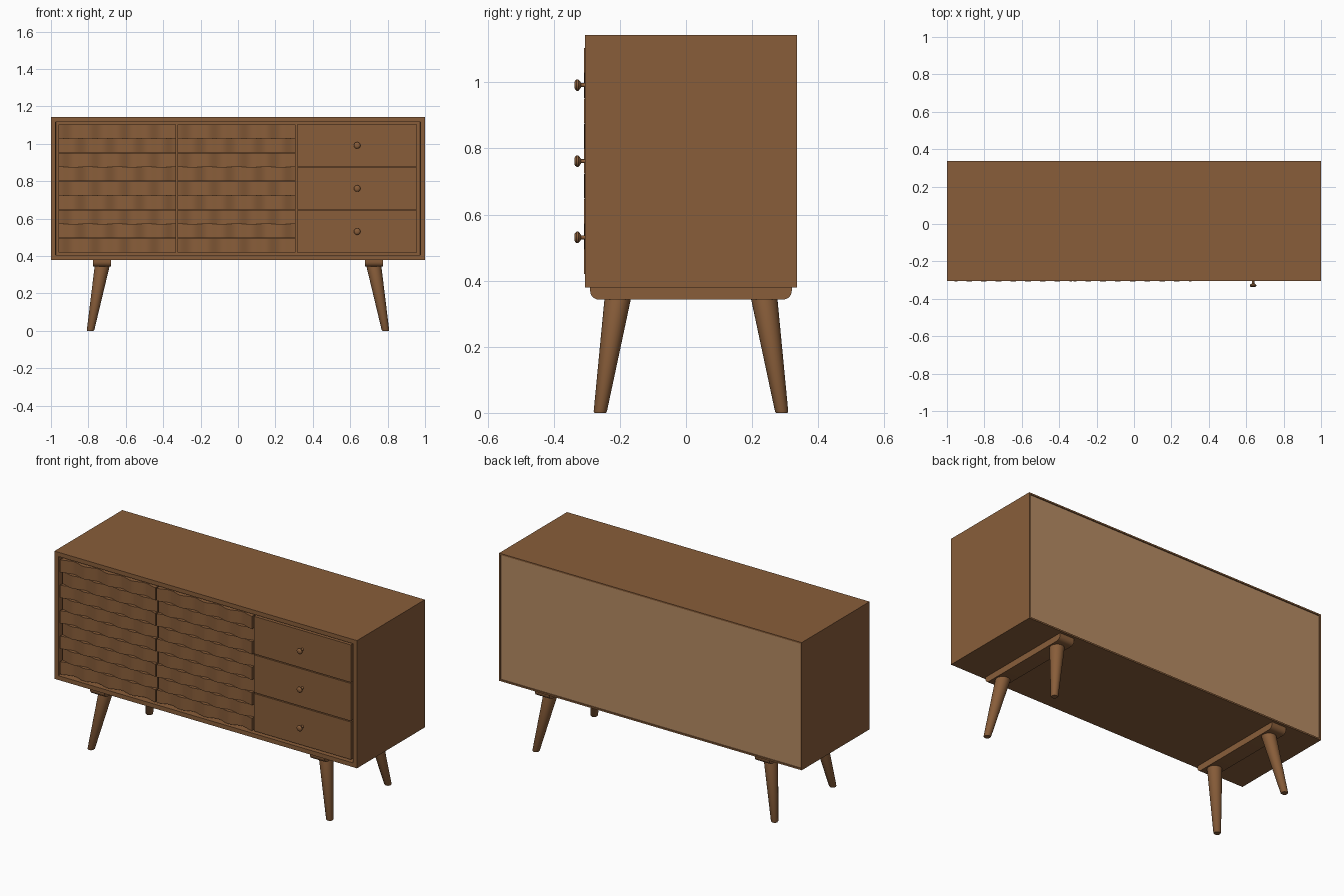
import bpy, bmesh, math
from mathutils import Matrix, Vector

cube = bpy.data.objects.get("Cube")
if cube:
    bpy.data.objects.remove(cube, do_unlink=True)


def material(name, rgb):
    m = bpy.data.materials.new(name)
    m.use_nodes = True
    m.diffuse_color = (*rgb, 1)
    m.node_tree.nodes["Principled BSDF"].inputs["Base Color"].default_value = (*rgb, 1)
    return m


WOOD = material("walnut brown", (0.25, 0.111, 0.042))
PALE = material("pale back board", (0.47, 0.26, 0.127))


def finish(name, bm, mats=(WOOD,), smooth=None):
    bmesh.ops.recalc_face_normals(bm, faces=bm.faces)
    mesh = bpy.data.meshes.new(name)
    bm.to_mesh(mesh)
    bm.free()
    ob = bpy.data.objects.new(name, mesh)
    bpy.context.collection.objects.link(ob)
    for m in mats:
        mesh.materials.append(m)
    if smooth:
        bpy.ops.object.select_all(action="DESELECT")
        ob.select_set(True)
        bpy.context.view_layer.objects.active = ob
        bpy.ops.object.shade_smooth_by_angle(angle=math.radians(smooth))
    return ob


def box(lo, hi):
    lo, hi = Vector(lo), Vector(hi)
    bm = bmesh.new()
    bmesh.ops.create_cube(bm, size=1)
    for v in bm.verts:
        v.co = (lo + hi) / 2 + v.co * (hi - lo)
    bm.normal_update()
    return bm


def lathe(profile, matrix, sides):
    """Rings of (radius, height) around z, capped and placed by a matrix."""
    bm = bmesh.new()
    rings = []
    for r, h in profile:
        angles = [math.tau * i / sides for i in range(sides)]
        rings.append([bm.verts.new(matrix @ Vector((r * math.cos(a), r * math.sin(a), h)))
                      for a in angles])
    for a, b in zip(rings, rings[1:]):
        for i in range(sides):
            j = (i + 1) % sides
            bm.faces.new((a[i], a[j], b[j], b[i]))
    bm.faces.new(rings[0])
    bm.faces.new(rings[-1])
    return bm


FRONT, BACK, BOTTOM, TOP = -0.305, 0.336, 0.38, 1.143
FRAME = 0.036

# Cabinet shell: open front recess and a shallow inset back board
bm = box((-1, FRONT, BOTTOM), (1, BACK, TOP))
front = min(bm.faces, key=lambda f: f.normal.y)
back = max(bm.faces, key=lambda f: f.normal.y)
for face, rim, depth in ((front, FRAME, 0.05), (back, 0.013, 0.006)):
    bmesh.ops.inset_individual(bm, faces=[face], thickness=rim)
    bm.normal_update()
    bmesh.ops.inset_individual(bm, faces=[face], thickness=0.0002, depth=-depth)
    bm.normal_update()
back.material_index = 1
finish("cabinet_shell", bm, (WOOD, PALE))

z0, z1 = BOTTOM + FRAME, TOP - FRAME


# Doors: stacked wavy slats, every other one half a wave out of step
def wavy_slat(name, x0, x1, low, high, sign, waves=4, steps=48):
    bm = bmesh.new()
    columns = []
    for i in range(steps + 1):
        t = i / steps
        x = x0 + (x1 - x0) * t
        y = FRONT + 0.007 - sign * 0.010 * math.cos(math.tau * waves * t)
        columns.append([bm.verts.new(p) for p in
                        ((x, y, low), (x, y, high), (x, -0.27, high), (x, -0.27, low))])
    for a, b in zip(columns, columns[1:]):
        for i in range(4):
            j = (i + 1) % 4
            bm.faces.new((a[i], a[j], b[j], b[i]))
    bm.faces.new(columns[0])
    bm.faces.new(columns[-1])
    finish(name, bm, smooth=30)


ROWS = 9
pitch = (z1 - z0 - 0.006) / ROWS
for side, x0, x1 in (("right", -0.96, -0.331), ("left", -0.323, 0.308)):
    finish(f"{side}_door_board", box((x0, -0.275, z0 + 0.003), (x1, -0.256, z1 - 0.003)))
    for row in range(ROWS):
        high = z1 - 0.003 - row * pitch
        wavy_slat(f"{side}_door_slat_{row + 1}", x0, x1, high - pitch + 0.001, high,
                  -1 if row % 2 else 1)

# Drawers with turned knobs
knob_profile = ((0.009, 0), (0.006, 0.006), (0.006, 0.018), (0.012, 0.022),
                (0.0175, 0.027), (0.0175, 0.032), (0.013, 0.037), (0.006, 0.039))
drawer = (z1 - z0) / 3
for n in range(3):
    low = z0 + n * drawer
    finish(f"drawer_{n + 1}", box((0.315, FRONT + 0.004, low + 0.003),
                                  (0.957, -0.256, low + drawer - 0.003)))
    place = (Matrix.Translation((0.637, FRONT + 0.006, low + drawer / 2))
             @ Matrix.Rotation(math.pi / 2, 4, "X"))
    finish(f"drawer_knob_{n + 1}", lathe(knob_profile, place, 20), smooth=40)

# Leg rails with rounded lower ends, and splayed tapering legs
MID, RAIL = 0.015, 0.343
leg_profile = ((0.017, 0), (0.020, 0.004), (0.040, RAIL + 0.003))
for side, sx in (("right", -1), ("left", 1)):
    bm = box((sx * 0.727 - 0.048, MID - 0.305, RAIL), (sx * 0.727 + 0.048, MID + 0.305, BOTTOM))
    ends = [e for e in bm.edges
            if all(v.co.z < RAIL + 0.001 for v in e.verts)
            and abs(e.verts[0].co.y - e.verts[1].co.y) < 0.001]
    bmesh.ops.bevel(bm, geom=ends, offset=0.026, segments=6, profile=0.5, affect="EDGES")
    finish(f"{side}_leg_rail", bm, smooth=30)
    for end, sy in (("front", -1), ("back", 1)):
        shear = Matrix.Translation((sx * 0.789, MID + sy * 0.275, 0))
        shear[0][2] = -sx * 0.062 / RAIL
        shear[1][2] = -sy * 0.053 / RAIL
        finish(f"{end}_{side}_leg", lathe(leg_profile, shear, 28), smooth=40)
